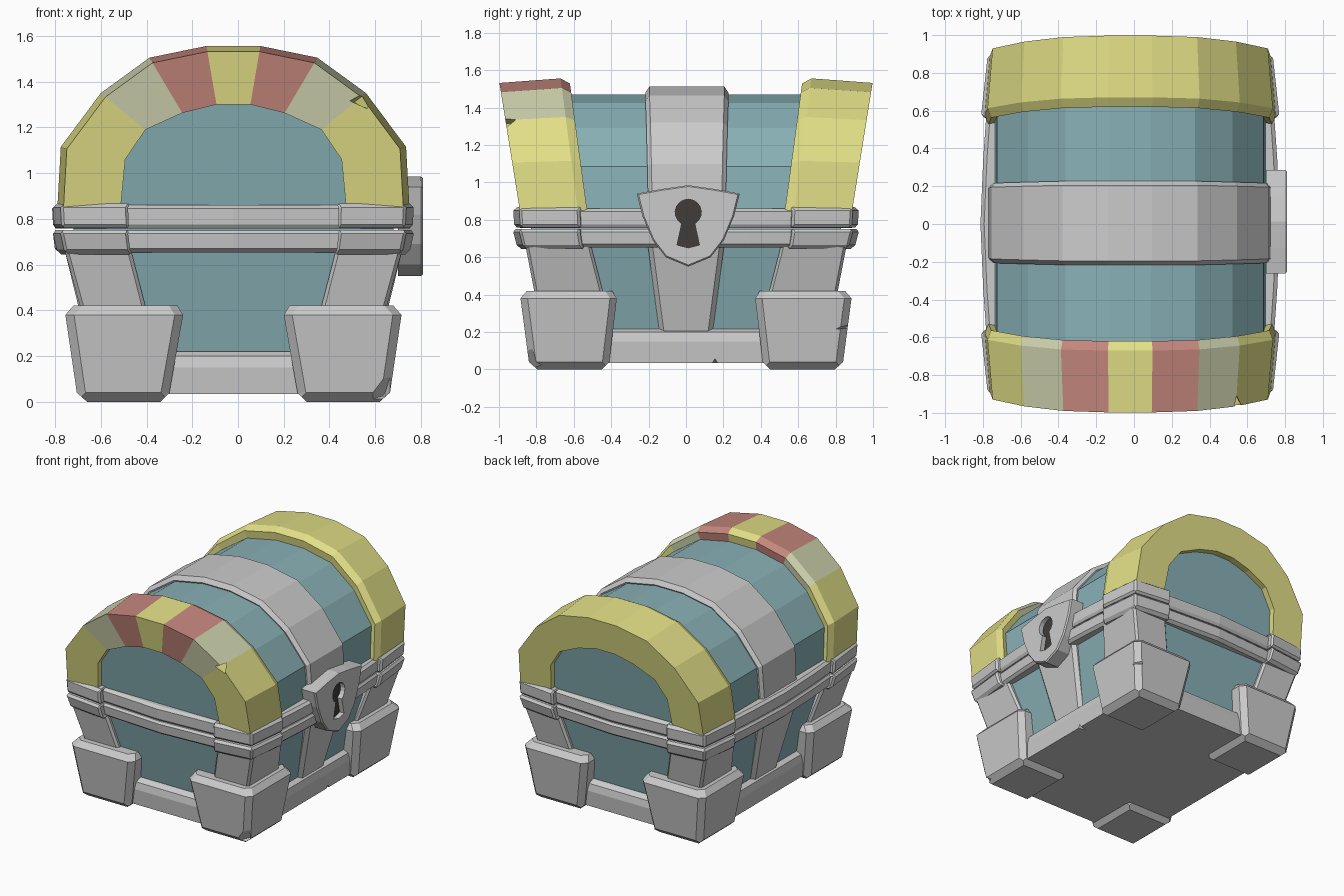
import bpy, bmesh, math
from mathutils import Vector

if "Cube" in bpy.data.objects:
    bpy.data.objects.remove(bpy.data.objects["Cube"])

CX = -0.02  # chest body sits slightly left so the lock balances it


def colour(name, r, g, b):
    m = bpy.data.materials.new(name)
    m.diffuse_color = (r, g, b, 1)
    m.use_nodes = True
    m.node_tree.nodes["Principled BSDF"].inputs["Base Color"].default_value = m.diffuse_color
    return m


TEAL = colour("teal", 0.25, 0.44, 0.47)
OLIVE = colour("olive", 0.76, 0.74, 0.24)
FADED = colour("faded_olive", 0.62, 0.65, 0.42)
RED = colour("rust", 0.55, 0.24, 0.20)
DARK = colour("dark", 0.05, 0.045, 0.04)


def loft(name, rings, mats=(), pick=None, bevel=0, cx=CX):
    """Skin a stack of equal-length point rings and cap both ends."""
    bm = bmesh.new()
    vs = [[bm.verts.new((x + cx, y, z)) for x, y, z in ring] for ring in rings]
    n = len(vs[0])
    for i in range(len(vs) - 1):
        for j in range(n):
            k = (j + 1) % n
            f = bm.faces.new((vs[i][j], vs[i][k], vs[i + 1][k], vs[i + 1][j]))
            f.material_index = pick[i] if pick else 0
    bm.faces.new(vs[0])
    bm.faces.new(vs[-1])
    bmesh.ops.recalc_face_normals(bm, faces=bm.faces)
    me = bpy.data.meshes.new(name)
    bm.to_mesh(me)
    bm.free()
    for m in mats:
        me.materials.append(m)
    ob = bpy.data.objects.new(name, me)
    bpy.context.collection.objects.link(ob)
    if bevel:
        b = ob.modifiers.new("bevel", "BEVEL")
        b.width, b.segments = bevel, 1
        b.limit_method, b.angle_limit = "ANGLE", math.radians(60)
    return ob


def rect(x0, x1, y0, y1, z, sx=1, sy=1):
    return [(sx * x, sy * y, z) for x, y in ((x0, y0), (x1, y0), (x1, y1), (x0, y1))]


def slab(pts, levels):
    """Rings from a plan outline; levels are (z, scale)."""
    return [[(x * s, y * s, z) for x, y in pts] for z, s in levels]


def cut(ob, cutter):
    m = ob.modifiers.new("cut", "BOOLEAN")
    m.operation, m.object, m.solver = "DIFFERENCE", cutter, "EXACT"
    cutter.hide_render = True
    cutter.hide_set(True)


def chip(ob, a, b, c, tip):
    """Chip a small wedge (tip inside, triangle outside) out of a part."""
    mid = (Vector(a) + Vector(b) + Vector(c)) / 3
    small = [Vector(tip) + (Vector(p) - mid) * 0.05 for p in (a, b, c)]
    cut(ob, loft("chip_cutter", [[a, b, c], small], cx=0))


# Lower box and base skirt
loft("box", [rect(-x, x, -y, y, z) for x, y, z in ((.58, .72, .1), (.70, .825, .66), (.70, .83, .80))], [TEAL])
base = loft("base_skirt", [rect(-x, x, -y, y, z) for x, y, z in
                           ((.64, .79, .035), (.65, .80, .15), (.64, .79, .20), (.60, .755, .22))])
chip(base, (.7, .11, .02), (.7, .20, .02), (.7, .155, .09), (.56, .155, .03))

# Corner feet, posts and rim corners
feet = {}
for sx in (-1, 1):
    for sy in (-1, 1):
        feet[sx, sy] = loft("foot", [rect(*r, sx, sy) for r in (
            (.32, .64, .45, .795, 0), (.28, .685, .41, .84, .04),
            (.22, .735, .37, .885, .38), (.245, .70, .395, .85, .42))], bevel=.035)
        loft("corner_post", [rect(*r, sx, sy) for r in (
            (.37, .655, .43, .80, .36), (.45, .74, .51, .86, .67))], bevel=.015)
        corner = [(sx * x, sy * y) for x, y in ((.48, .50), (.79, .57), (.755, .89), (.46, .925))]
        loft("rim_corner_lower", slab(corner, ((.645, .955), (.665, .98), (.735, 1), (.752, .985))), bevel=.012)
        loft("rim_corner_upper", slab(corner, ((.76, .98), (.775, .995), (.85, 1), (.868, .975))), bevel=.012)
chip(feet[1, 1], (.76, .93, .22), (.76, .76, .215), (.76, .93, .30), (.63, .85, .22))
chip(feet[1, -1], (.49, -.9, -.02), (.74, -.9, -.02), (.70, -.9, .22), (.64, -.77, .03))

# Rim bands, bowed outward along each side
bow = [(.742, .86), (.778, .35), (.793, 0), (.778, -.35), (.742, -.86), (0, -.905),
       (-.742, -.86), (-.778, -.35), (-.793, 0), (-.778, .35), (-.742, .86), (0, .905)]
loft("rim_lower", slab(bow, ((.652, .96), (.67, .985), (.735, .995), (.75, .98))))
loft("rim_upper", slab(bow, ((.757, .98), (.775, .995), (.845, 1), (.86, .975))))

# Straps down the long sides
for sx in (-1, 1):
    loft("side_strap", [[(sx * x, y, z) for x, y in ((xo - .1, w + .015), (xo - .025, w + .015), (xo, w - .01),
                                                     (xo, .01 - w), (xo - .025, -w - .015), (xo - .1, -w - .015))]
                        for xo, w, z in ((.62, .125, .18), (.74, .19, .67))])


# Lid profile: ten points give nine flat facets
def mirrored(half):
    return [(-x, z) for x, z in half] + [(x, z) for x, z in reversed(half)]


OUTER = mirrored([(.77, .85), (.755, 1.115), (.58, 1.35), (.367, 1.505), (.118, 1.556)])
INNER = mirrored([(.493, .85), (.473, 1.06), (.385, 1.19), (.224, 1.263), (.074, 1.30)])


def arc(sx, sz):
    return [(x * sx, .86 + (z - .86) * sz) for x, z in OUTER]


# Lid barrel, with ends leaning outward
loft("lid", [[(x, s * (.85 + .14 * (z - .86)), z) for x, z in arc(.935, .877)] for s in (-1, 1)], [TEAL])

# Lid centre strap
loft("lid_strap", [[(x * a, y + .005, z) for a, y, (x, z) in (
    (1, -.222 + d, p), (1, -.2 + d, q), (1, .2 - d, q), (1, .222 - d, p), (.95, .2, r), (.95, -.2, r))]
    for p, q, r, d in zip(arc(.95, .89), arc(.974, .937), arc(.9, .84),
                          (.015, .01, .005, 0, 0, 0, 0, .005, .01, .015))])

# Thick end arches; the front one has coloured segments
arches = {}
for name, s, pick in (("front_arch", -1, (0, 0, 1, 2, 0, 2, 1, 0, 0)), ("back_arch", 1, None)):
    rings = []
    for f, p, b, q in zip(arc(.965, .965), OUTER, arc(.975, .96), INNER):
        inner_y = .53 + .13 * (p[1] - .86)
        u = arc(.9, .85)[OUTER.index(p)]
        face_y = [.89 + .16 * (z - .86) for z in (f[1], q[1])]
        rings.append([(f[0], s * face_y[0], f[1]), (p[0], s * (inner_y + .05), p[1]),
                      (b[0], s * inner_y, b[1]), (u[0], s * (inner_y + .01), u[1]),
                      (q[0], s * .80, q[1]), (q[0], s * face_y[1], q[1])])
    arches[s] = loft(name, rings, [OLIVE, FADED, RED] if pick else [OLIVE], pick)
chip(arches[-1], (.48, -1.02, 1.32), (.59, -1.0, 1.27), (.60, -1.0, 1.38), (.51, -.86, 1.31))

# Lock plate with a cut keyhole
shield = [(0, .985), (.14, .965), (.275, .94), (.245, .82), (.19, .69), (.12, .60), (0, .55),
          (-.12, .60), (-.19, .69), (-.245, .82), (-.275, .94), (-.14, .965)]
lock = loft("lock_plate", [[(x, .012 + y * k, .79 + (z - .79) * k) for y, z in shield]
                           for x, k in ((.70, 1), (.80, 1), (.81, .965))], cx=0)
hole = [(.07 * math.sin(a), .84 + .07 * math.cos(a))
        for a in (math.radians(-150 + 300 * i / 14) for i in range(15))]
hole += [(.06, .665), (0, .65), (-.06, .665)]
cut(lock, loft("keyhole_cutter", [[(x, .012 + y, z) for y, z in hole] for x in (.76, .85)], cx=0))
loft("keyhole", [[(x, .012 + y, z) for y, z in hole] for x in (.75, .775)], [DARK], cx=0)
